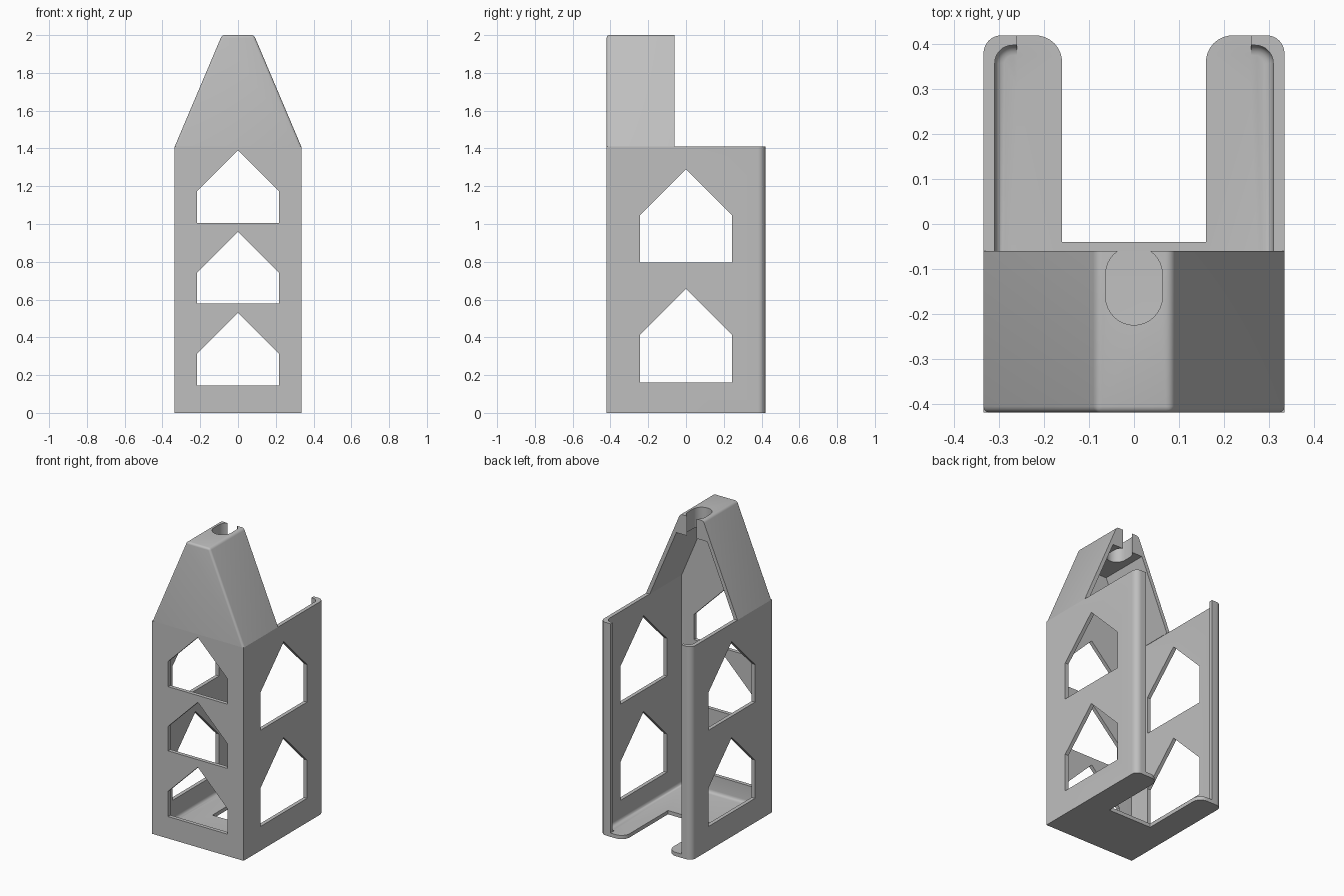
import bpy, bmesh, math
from mathutils import Vector

if "Cube" in bpy.data.objects:
    bpy.data.objects.remove(bpy.data.objects["Cube"])

WALL = 0.025
W, D, H = 0.335, 0.42, 1.41       # half width, half depth, wall height
ROOF_BACK, ROOF_TOP, RIDGE = -0.06, 2.0, 0.085

grey = bpy.data.materials.new("light_grey")
grey.diffuse_color = (0.52, 0.52, 0.52, 1)
grey.use_nodes = True
grey.node_tree.nodes["Principled BSDF"].inputs["Base Color"].default_value = grey.diffuse_color


def prism(name, pts, axis, lo, hi, bevel=None, radius=0.0, segments=4):
    """Extrude a 2D outline along an axis; optionally round chosen edges."""
    def place(p, t):
        return {"x": (t, p[0], p[1]), "y": (p[0], t, p[1]), "z": (p[0], p[1], t)}[axis]
    bm = bmesh.new()
    face = bm.faces.new([bm.verts.new(place(p, lo)) for p in pts])
    out = bmesh.ops.extrude_face_region(bm, geom=[face])
    shift = Vector(place((0, 0), hi - lo))
    bmesh.ops.translate(bm, vec=shift, verts=[g for g in out["geom"] if isinstance(g, bmesh.types.BMVert)])
    bmesh.ops.recalc_face_normals(bm, faces=bm.faces)
    if bevel:
        edges = [e for e in bm.edges if bevel(e.verts[0].co, e.verts[1].co)]
        bmesh.ops.bevel(bm, geom=edges, offset=radius, segments=segments, profile=0.5, affect="EDGES")
        bmesh.ops.recalc_face_normals(bm, faces=bm.faces)
    mesh = bpy.data.meshes.new(name)
    bm.to_mesh(mesh)
    bm.free()
    mesh.materials.append(grey)
    obj = bpy.data.objects.new(name, mesh)
    bpy.context.collection.objects.link(obj)
    return obj


def cut(obj, *cutters):
    """Subtract each cutter, then remove it."""
    for c in cutters:
        mod = obj.modifiers.new("cut", "BOOLEAN")
        mod.operation, mod.solver, mod.object = "DIFFERENCE", "EXACT", c
        bpy.context.view_layer.objects.active = obj
        bpy.ops.object.modifier_apply(modifier=mod.name)
        bpy.data.objects.remove(c, do_unlink=True)


def arc(cx, cy, r, a0, a1, n=8):
    return [(cx + r * math.cos(math.radians(a0 + (a1 - a0) * i / n)),
             cy + r * math.sin(math.radians(a0 + (a1 - a0) * i / n))) for i in range(n + 1)]


def mirrored(right):
    """Close a right-hand outline with its mirror image."""
    return right + [(-x, y) for x, y in reversed(right)]


def plan(w, front, back, r):
    """Box plan with rounded rear corners."""
    return mirrored([(w, front)] + arc(w - r, back - r, r, 0, 90))


def house(half, base, apex):
    """Pointed window outline with 45 degree shoulders."""
    return [(-half, base), (half, base), (half, apex - half), (0, apex), (-half, apex - half)]


# Body: open-topped box with a rounded inside floor edge
body = prism("body", plan(W, -D, D, 0.04), "z", 0, H)
cavity = prism("cavity", plan(W - WALL, -D + WALL, D - 0.022, 0.04), "z", WALL, 1.7,
               lambda a, b: max(a.z, b.z) < WALL + 0.001, 0.022)
cut(body, cavity)

# Open back between the two lips, and the slot in the floor
opening = prism("opening", [(-0.26, 0.3), (0.26, 0.3), (0.26, 0.6), (-0.26, 0.6)], "z", WALL, 1.7)
slot = prism("slot", mirrored([(0.16, -0.04)] + arc(0.22, 0.36, 0.06, 180, 90) + [(0.22, 0.6)]),
             "z", -0.2, 0.2)
cut(body, opening, slot)

# Windows: three in the front wall, two through both side walls
for base, apex in ((0.145, 0.53), (0.58, 0.96), (1.005, 1.39)):
    cut(body, prism("window", house(0.218, base, apex), "y", -0.6, -0.3))
for base, apex in ((0.16, 0.657), (0.797, 1.29)):
    cut(body, prism("window", house(0.244, base, apex), "x", -0.6, 0.6))


# Roof: tapered hood with softened front and ridge edges
def roof_edge(a, b):
    front = max(a.y, b.y) < -D + 0.001 and max(a.z, b.z) > H + 0.1
    ridge = min(a.z, b.z) > ROOF_TOP - 0.001 and abs(a.x - b.x) < 0.001
    return front or ridge


roof = prism("roof", mirrored([(W, H), (RIDGE, ROOF_TOP)]), "y", -D, ROOF_BACK, roof_edge, 0.014)
ceiling = 1.87
slope = (W - RIDGE) / (ROOF_TOP - H)
inner = W - 0.027
hollow = prism("hollow", mirrored([(inner + 0.1 * slope, H - 0.1),
                                   (inner - (ceiling - H) * slope, ceiling)]), "y", -D + WALL, 0.2)
# Rounded hook hole in the ridge, breaking out at the back
hole = prism("hole", arc(0, -0.112, 0.063, 0, 180, 16) + arc(0, -0.162, 0.063, 180, 360, 16),
             "z", 1.7, 2.2)
cut(roof, hollow, hole)

for obj in (body, roof):
    bpy.ops.object.select_all(action="DESELECT")
    obj.select_set(True)
    bpy.context.view_layer.objects.active = obj
    bpy.ops.object.shade_smooth_by_angle(angle=math.radians(30))
